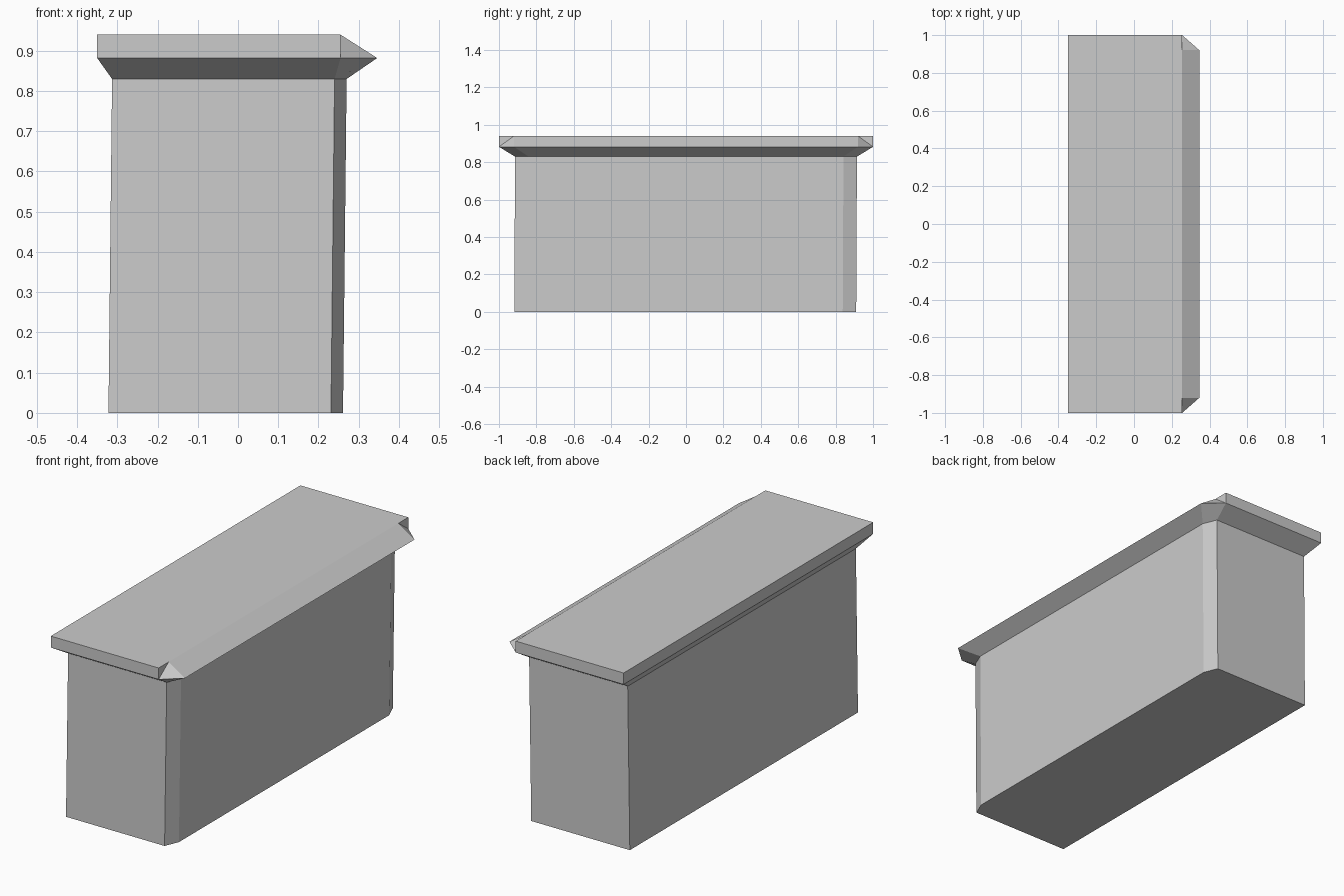
import bpy
import bmesh

if "Cube" in bpy.data.objects:
    bpy.data.objects.remove(bpy.data.objects["Cube"], do_unlink=True)

# One plain grey for everything
grey = bpy.data.materials.new("plain grey")
grey.use_nodes = True
colour = (0.6, 0.6, 0.6, 1)
grey.diffuse_color = colour
grey.node_tree.nodes["Principled BSDF"].inputs["Base Color"].default_value = colour


def ring(bm, half, z, dx=0.0, dy=0.0):
    """Outline from its front half, mirrored to the back, counter-clockwise."""
    points = half + [(x, -y) for x, y in reversed(half)]
    return [bm.verts.new((x + dx, y + dy, z)) for x, y in points]


def loft(bm, low, high, notched=False):
    """Join two outlines; the notched corners fold inwards."""
    n = len(low)
    for i in range(n):
        j = (i + 1) % n
        a, b, c, d = low[i], low[j], high[j], high[i]
        if notched and i == 1:
            bm.faces.new((a, b, c))
            bm.faces.new((a, c, d))
        elif notched and i == 3:
            bm.faces.new((a, b, d))
            bm.faces.new((b, c, d))
        else:
            bm.faces.new((a, b, c, d))


def finish(bm, name):
    mesh = bpy.data.meshes.new(name)
    bm.to_mesh(mesh)
    bm.free()
    mesh.materials.append(grey)
    obj = bpy.data.objects.new(name, mesh)
    bpy.context.collection.objects.link(obj)


body_half = [(-0.313, -0.914), (0.24, -0.914), (0.27, -0.842)]
rim_half = [(-0.35, -1), (0.255, -1), (0.346, -0.92)]
top_half = [(-0.35, -1), (0.255, -1), (0.255, -0.92)]
BODY_TOP, RIM, TOP = 0.83, 0.882, 0.94

# Cabinet body: chamfered on one long side, leaning very slightly
bm = bmesh.new()
base = ring(bm, body_half, 0, -0.009, -0.004)
upper = ring(bm, body_half, BODY_TOP)
loft(bm, base, upper)
bm.faces.new(list(reversed(base)))
finish(bm, "body")

# Worktop: flared underside, straight edges, sloped long lip with notched corners
bm = bmesh.new()
under = ring(bm, body_half, BODY_TOP)
rim = ring(bm, rim_half, RIM)
top = ring(bm, top_half, TOP)
loft(bm, under, rim)
loft(bm, rim, top, notched=True)
bm.faces.new(top)
finish(bm, "worktop")
